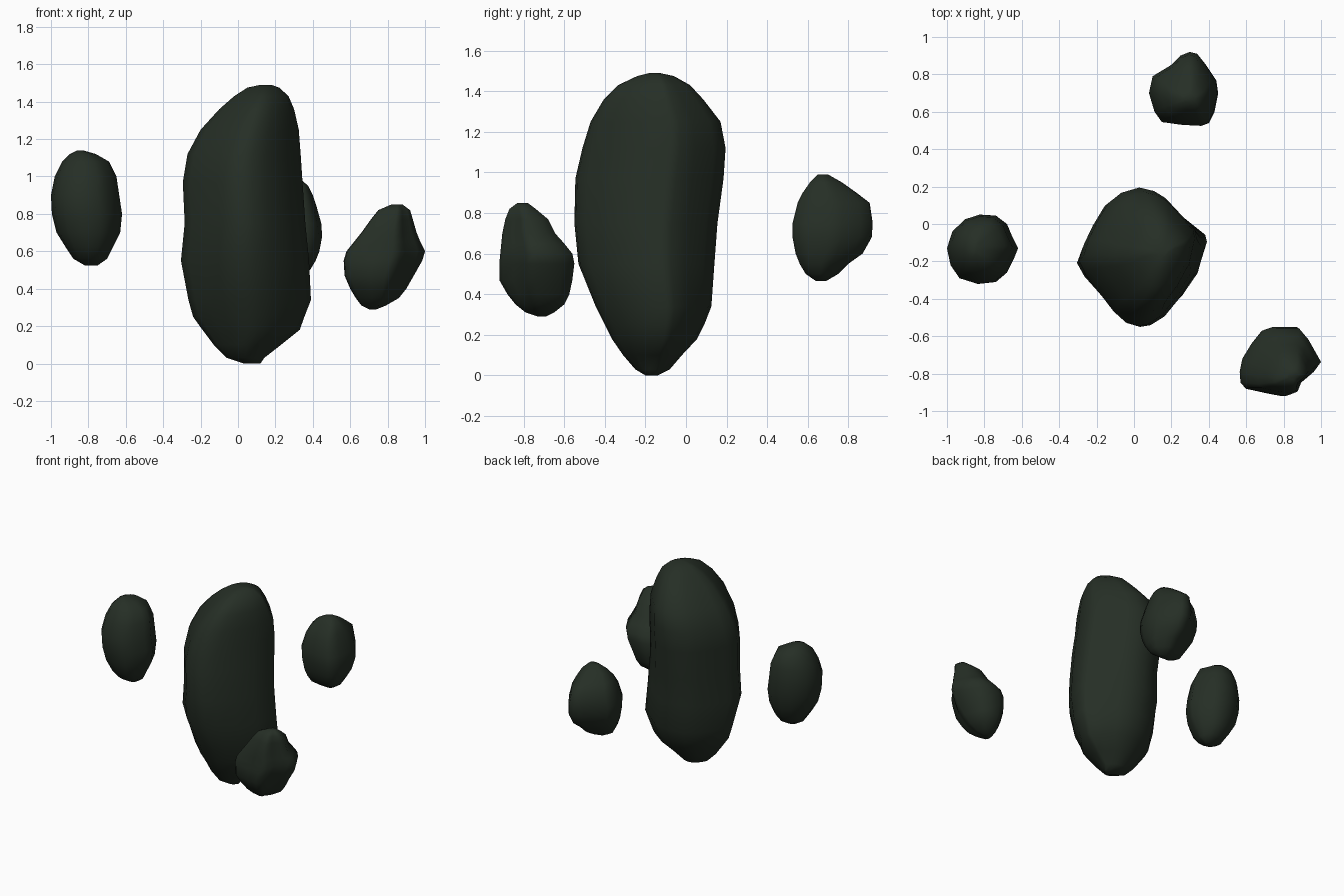
import bpy, bmesh

stone = bpy.data.materials.new("dark green stone")
stone.diffuse_color = (0.019, 0.028, 0.019, 1)


def rock(name, outline, rows):
    """Loft a plan outline through rows of (z, x min, x max, y min, y max)."""
    xs, ys = [p[0] for p in outline], [p[1] for p in outline]
    unit = [((x - min(xs)) / (max(xs) - min(xs)), (y - min(ys)) / (max(ys) - min(ys)))
            for x, y in outline]
    bm = bmesh.new()
    rings = [[bm.verts.new((x0 + u * (x1 - x0), y0 + v * (y1 - y0), z)) for u, v in unit]
             for z, x0, x1, y0, y1 in rows]
    n = len(unit)
    for a, b in zip(rings, rings[1:]):
        for i in range(n):
            j = (i + 1) % n
            bm.faces.new((a[i], a[j], b[j], b[i]))
    bm.faces.new(rings[0])
    bm.faces.new(rings[-1])
    bmesh.ops.recalc_face_normals(bm, faces=bm.faces)
    for f in bm.faces:
        f.smooth = True
    mesh = bpy.data.meshes.new(name)
    bm.to_mesh(mesh)
    bm.free()
    mesh.materials.append(stone)
    ob = bpy.data.objects.new(name, mesh)
    bpy.context.collection.objects.link(ob)


# tall central rock
rock("main_rock",
     [(0.39, -0.09), (0.38, -0.04), (0.30, 0.04), (0.20, 0.14), (0.13, 0.18), (0.04, 0.20),
      (-0.07, 0.17), (-0.15, 0.11), (-0.22, 0.0), (-0.27, -0.10), (-0.30, -0.19),
      (-0.26, -0.27), (-0.18, -0.37), (-0.10, -0.47), (-0.03, -0.53), (0.04, -0.55),
      (0.10, -0.54), (0.18, -0.49), (0.27, -0.38), (0.35, -0.25)],
     [(0.0, 0.03, 0.12, -0.20, -0.14), (0.03, -0.06, 0.14, -0.25, -0.08),
      (0.10, -0.13, 0.23, -0.31, -0.02), (0.18, -0.19, 0.33, -0.365, 0.055),
      (0.25, -0.24, 0.355, -0.40, 0.09), (0.34, -0.265, 0.39, -0.445, 0.125),
      (0.55, -0.305, 0.38, -0.53, 0.14), (0.75, -0.285, 0.36, -0.55, 0.155),
      (0.97, -0.295, 0.345, -0.545, 0.185), (1.12, -0.27, 0.335, -0.51, 0.195),
      (1.25, -0.20, 0.325, -0.47, 0.17), (1.36, -0.10, 0.30, -0.405, 0.085),
      (1.43, -0.02, 0.27, -0.335, 0.02), (1.475, 0.05, 0.22, -0.24, -0.06),
      (1.49, 0.12, 0.18, -0.18, -0.13)])

# small rock on the left
rock("left_rock",
     [(-0.62, -0.13), (-0.65, -0.07), (-0.68, 0.0), (-0.74, 0.045), (-0.82, 0.05),
      (-0.90, 0.025), (-0.97, -0.04), (-1.0, -0.13), (-0.98, -0.22), (-0.93, -0.29),
      (-0.83, -0.32), (-0.74, -0.31), (-0.68, -0.26), (-0.64, -0.18)],
     [(0.525, -0.82, -0.75, -0.16, -0.11), (0.56, -0.88, -0.70, -0.22, -0.05),
      (0.62, -0.92, -0.67, -0.27, 0.0), (0.70, -0.97, -0.63, -0.30, 0.03),
      (0.80, -0.995, -0.62, -0.32, 0.05), (0.90, -1.0, -0.635, -0.32, 0.05),
      (1.0, -0.98, -0.65, -0.29, 0.04), (1.08, -0.94, -0.69, -0.25, 0.01),
      (1.12, -0.90, -0.76, -0.20, -0.04), (1.14, -0.86, -0.83, -0.16, -0.10)])

# small rock at the back
rock("back_rock",
     [(0.45, 0.70), (0.44, 0.77), (0.38, 0.86), (0.34, 0.91), (0.30, 0.92), (0.25, 0.90),
      (0.20, 0.85), (0.10, 0.79), (0.08, 0.70), (0.11, 0.60), (0.15, 0.545), (0.26, 0.53),
      (0.36, 0.525), (0.40, 0.54), (0.43, 0.60)],
     [(0.465, 0.22, 0.33, 0.64, 0.69), (0.50, 0.15, 0.385, 0.59, 0.75),
      (0.55, 0.12, 0.415, 0.56, 0.80), (0.60, 0.10, 0.435, 0.54, 0.87),
      (0.68, 0.085, 0.45, 0.525, 0.915), (0.75, 0.08, 0.445, 0.525, 0.92),
      (0.85, 0.11, 0.417, 0.55, 0.905), (0.90, 0.14, 0.40, 0.575, 0.84),
      (0.95, 0.19, 0.375, 0.61, 0.77), (0.99, 0.26, 0.33, 0.65, 0.70)])

# small leaning rock at the front right
rock("front_right_rock",
     [(1.0, -0.735), (0.93, -0.61), (0.88, -0.55), (0.75, -0.55), (0.69, -0.57),
      (0.63, -0.64), (0.58, -0.72), (0.565, -0.79), (0.57, -0.85), (0.60, -0.88),
      (0.73, -0.905), (0.82, -0.92), (0.87, -0.90), (0.89, -0.85), (0.96, -0.79)],
     [(0.29, 0.70, 0.74, -0.73, -0.69), (0.31, 0.66, 0.79, -0.79, -0.65),
      (0.35, 0.63, 0.86, -0.84, -0.60), (0.40, 0.60, 0.90, -0.88, -0.575),
      (0.47, 0.57, 0.94, -0.92, -0.56), (0.55, 0.565, 0.985, -0.92, -0.55),
      (0.60, 0.58, 1.0, -0.915, -0.56), (0.65, 0.62, 0.975, -0.91, -0.60),
      (0.70, 0.66, 0.955, -0.905, -0.645), (0.77, 0.71, 0.935, -0.89, -0.68),
      (0.82, 0.75, 0.92, -0.87, -0.74), (0.85, 0.82, 0.88, -0.83, -0.78)])
